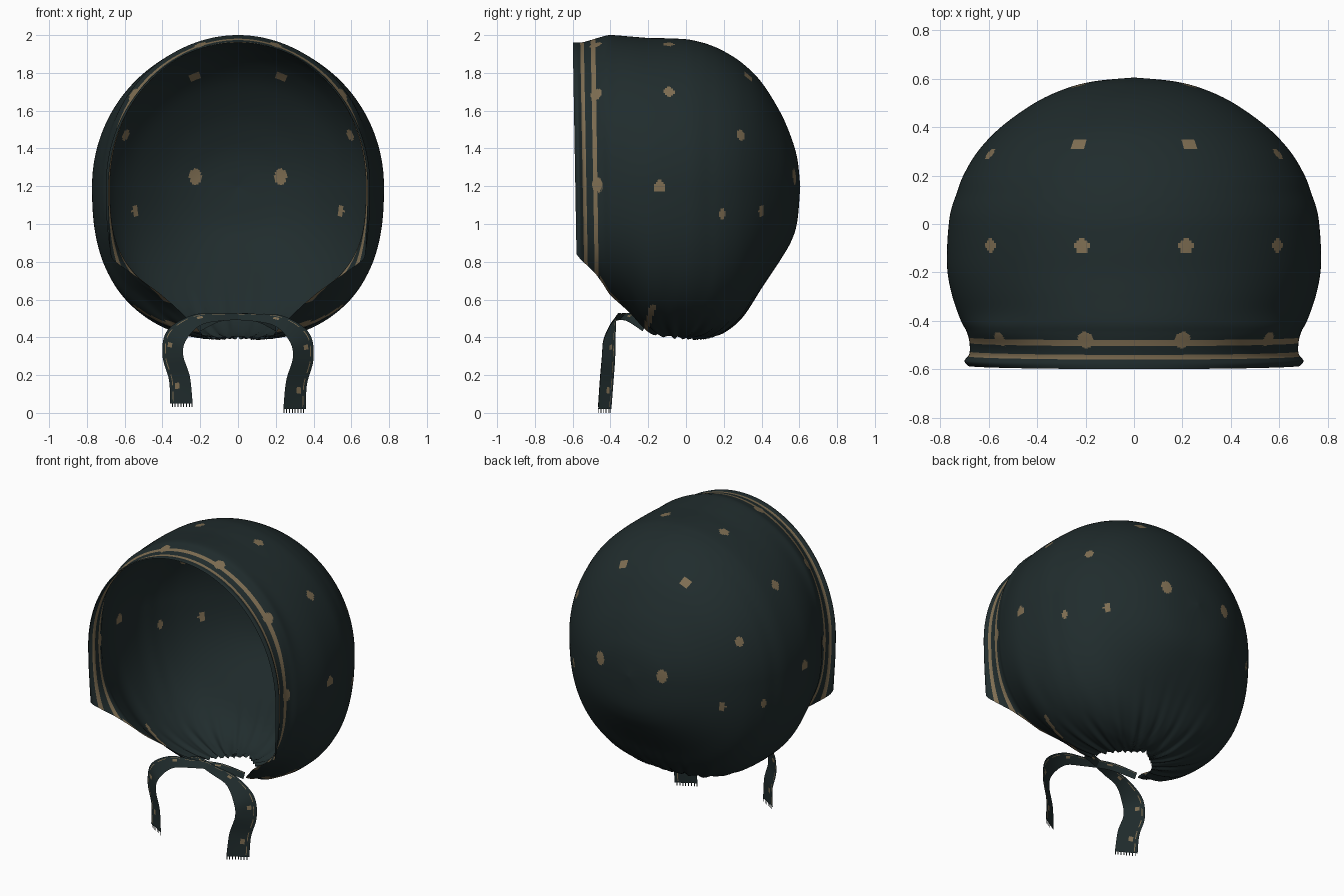
import bpy, bmesh, math
from mathutils import Vector

if "Cube" in bpy.data.objects:
    bpy.data.objects.remove(bpy.data.objects["Cube"])


def make_material(name, rgb):
    mat = bpy.data.materials.new(name)
    mat.use_nodes = True
    colour = (*rgb, 1)
    mat.diffuse_color = colour
    bsdf = mat.node_tree.nodes["Principled BSDF"]
    bsdf.inputs["Base Color"].default_value = colour
    bsdf.inputs["Roughness"].default_value = 0.9
    return mat


CLOTH, TRIM = 0, 1
materials = [make_material("dark teal cloth", (0.0145, 0.025, 0.026)),
             make_material("tan trim", (0.21, 0.155, 0.085))]


def smooth_rows(table, steps):
    """Pass a Catmull-Rom spline through the rows of a table."""
    rows = [Vector(r) for r in table]
    last = len(rows) - 1
    out = []
    for i in range(last):
        a, b = rows[max(i - 1, 0)], rows[i]
        c, d = rows[i + 1], rows[min(i + 2, last)]
        for k in range(steps):
            t = k / steps
            out.append(0.5 * (2 * b + (c - a) * t
                              + (2 * a - 5 * b + 4 * c - d) * t ** 2
                              + (3 * b - a - 3 * c + d) * t ** 3))
    return out + [rows[last]]


def grid_faces(bm, grid, paint):
    """Skin a grid of points; paint(row, column, centre) picks the material."""
    verts = [[bm.verts.new(p) for p in row] for row in grid]
    for i in range(len(grid) - 1):
        for j in range(len(grid[0]) - 1):
            face = bm.faces.new((verts[i][j], verts[i + 1][j],
                                 verts[i + 1][j + 1], verts[i][j + 1]))
            face.smooth = True
            centre = (grid[i][j] + grid[i + 1][j + 1]) / 2
            face.material_index = paint(i, j, centre)
    return verts


def finish(bm, name):
    bmesh.ops.remove_doubles(bm, verts=bm.verts, dist=0.0003)
    mesh = bpy.data.meshes.new(name)
    bm.to_mesh(mesh)
    bm.free()
    for mat in materials:
        mesh.materials.append(mat)
    obj = bpy.data.objects.new(name, mesh)
    bpy.context.collection.objects.link(obj)


# Bonnet sections, front to back: y, half width, top z, hem z, half gap
sections = [
    (-.60, .685, 1.96, .84, .675),
    (-.58, .70, 1.962, .815, .665),
    (-.55, .68, 1.962, .785, .63),
    (-.50, .68, 1.975, .735, .56),
    (-.45, .692, 1.99, .68, .48),
    (-.40, .715, 2.0, .62, .40),
    (-.30, .75, 1.993, .53, .30),
    (-.20, .77, 1.985, .43, .20),
    (-.10, .772, 1.983, .405, .19),
    (0, .765, 1.978, .395, .14),
    (.06, .755, 1.967, .395, .07),
    (.12, .735, 1.95, .40, 0),
    (.20, .705, 1.915, .43, 0),
    (.30, .645, 1.85, .51, 0),
    (.40, .55, 1.75, .66, 0),
    (.50, .41, 1.59, .81, 0),
    (.56, .28, 1.45, .915, 0),
    (.59, .16, 1.34, 1.02, 0),
    (.605, 0, 1.2, 1.2, 0),
]
MIDDLE = 1.2
COLUMNS = 400
POWER = 0.8


def section_point(row, t):
    y, w, top, hem, gap = row
    ratio = min(max(gap, 0) / w, 0.985) if w > 0.001 else 0
    end = math.pi - math.asin(ratio ** (1 / POWER))
    angle = abs(t) * end
    s, c = max(math.sin(angle), 0), math.cos(angle)
    if c >= 0:
        # Fuller shoulders just behind the rim
        full = 0.05 * math.exp(-((y + 0.45) / 0.06) ** 2)
        x = w * s * (1 + full * (2 * s * c) ** 2)
        z = MIDDLE + (top - MIDDLE) * c
    else:
        x = w * s ** POWER
        z = MIDDLE - (MIDDLE - hem) * (c / math.cos(end)) ** POWER
    return Vector((math.copysign(x, t), y, z))


grid = [[section_point(row, 2 * j / COLUMNS - 1) for j in range(COLUMNS + 1)]
        for row in smooth_rows(sections, 10)]

# Dots on one half: x, y, z, radius across, radius up
dots = [
    (.23, .33, 1.79, .033, .033), (.59, .29, 1.47, .024, .036),
    (.21, -.093, 1.95, .031, .031), (.597, -.09, 1.70, .029, .031),
    (.77, -.145, 1.2, .028, .035), (.68, .18, 1.05, .019, .025),
    (.535, .39, 1.07, .023, .033), (.228, .57, 1.25, .033, .044),
    (.20, -.48, 1.95, .035, .035), (.56, -.48, 1.69, .033, .035),
    (.69, -.48, 1.21, .031, .042),
]
STRIPES = ((-.562, -.539), (-.506, -.481))

# Settle every dot onto the cloth
surface = [p for row in grid for p in row[COLUMNS // 2:]]
settled = []
for x, y, z, across, up in dots:
    aim = Vector((x, y, z))
    spot = min(surface, key=lambda p: (p - aim).length_squared)
    settled.append((spot, across, up))


def paint_bonnet(i, j, p):
    if any(a < p.y < b for a, b in STRIPES):
        return TRIM
    half = Vector((abs(p.x), p.y, p.z))
    for spot, across, up in settled:
        d = half - spot
        if abs(d.z) < up and math.hypot(d.x / across, d.y / across,
                                        d.z / up) < 1:
            return TRIM
    # Band along the front hem, and a long dot drawn in by the gathers
    if -.47 < p.y < -.35 and min(j, COLUMNS - 1 - j) < 5:
        return TRIM
    slant = p.y + .195 - .3 * (p.z - .5)
    return TRIM if abs(slant) < .016 and .43 < p.z < .57 else CLOTH


bm = bmesh.new()
grid_faces(bm, grid, paint_bonnet)
bmesh.ops.remove_doubles(bm, verts=bm.verts, dist=0.0003)

# Gathers toward the neck, and a slight lean of the front rim
for v in bm.verts:
    x, y, z = v.co
    pull = max(0, min(1, (0.85 - z) / 0.45)) ** 2
    turn = math.atan2(y + 0.05, abs(x))
    wave = math.sin(turn * 24) + 0.5 * math.sin(turn * 41 + 1)
    v.co.x *= 1 + 0.015 * pull * wave
    v.co.z += 0.007 * pull * wave
    front = max(0, min(1, (-0.4 - y) / 0.1))
    v.co.y += 0.021 * front * (2 - z) / 1.2
finish(bm, "bonnet_shell")

# Tie path: centre x, y, z and half-width vector x, y, z
tie_path = [
    (-.20, -.22, .45, 0, .01, .018),
    (-.08, -.30, .505, 0, .016, .018),
    (.08, -.36, .505, 0, .02, .02),
    (.22, -.385, .485, .02, .02, .028),
    (.325, -.405, .40, .05, .033, .025),
    (.345, -.41, .29, .055, .035, 0),
    (.31, -.42, .16, .055, .035, -.01),
    (.30, -.43, .02, .06, .035, 0),
]
TIE_COLUMNS = 24


def build_tie(side, lift, name):
    rows = smooth_rows(tie_path, 14)
    strip = []
    for k, r in enumerate(rows):
        rise = lift * (k / (len(rows) - 1)) ** 2
        centre = Vector((side * r[0], r[1], r[2] + rise))
        half = Vector((side * r[3], r[4], r[5]))
        strip.append([centre + half * (2 * j / TIE_COLUMNS - 1)
                      for j in range(TIE_COLUMNS + 1)])

    def paint(i, j, p):
        # Dashed edge line and small dots
        if j == TIE_COLUMNS - 4 and i % 9 < 6:
            return TRIM
        near = abs(i % 24 - 15) <= 1 and abs(j - 15) <= 2
        return TRIM if near else CLOTH

    bm = bmesh.new()
    verts = grid_faces(bm, strip, paint)
    # Frayed threads along the cut end
    drop = Vector((0, 0, -0.02))
    for j in range(0, TIE_COLUMNS, 3):
        a, b = verts[-1][j], verts[-1][j + 1]
        bm.faces.new((a, bm.verts.new(a.co + drop),
                      bm.verts.new(b.co + drop), b))
    finish(bm, name)


build_tie(1, 0, "left_tie")
build_tie(-1, 0.03, "right_tie")
